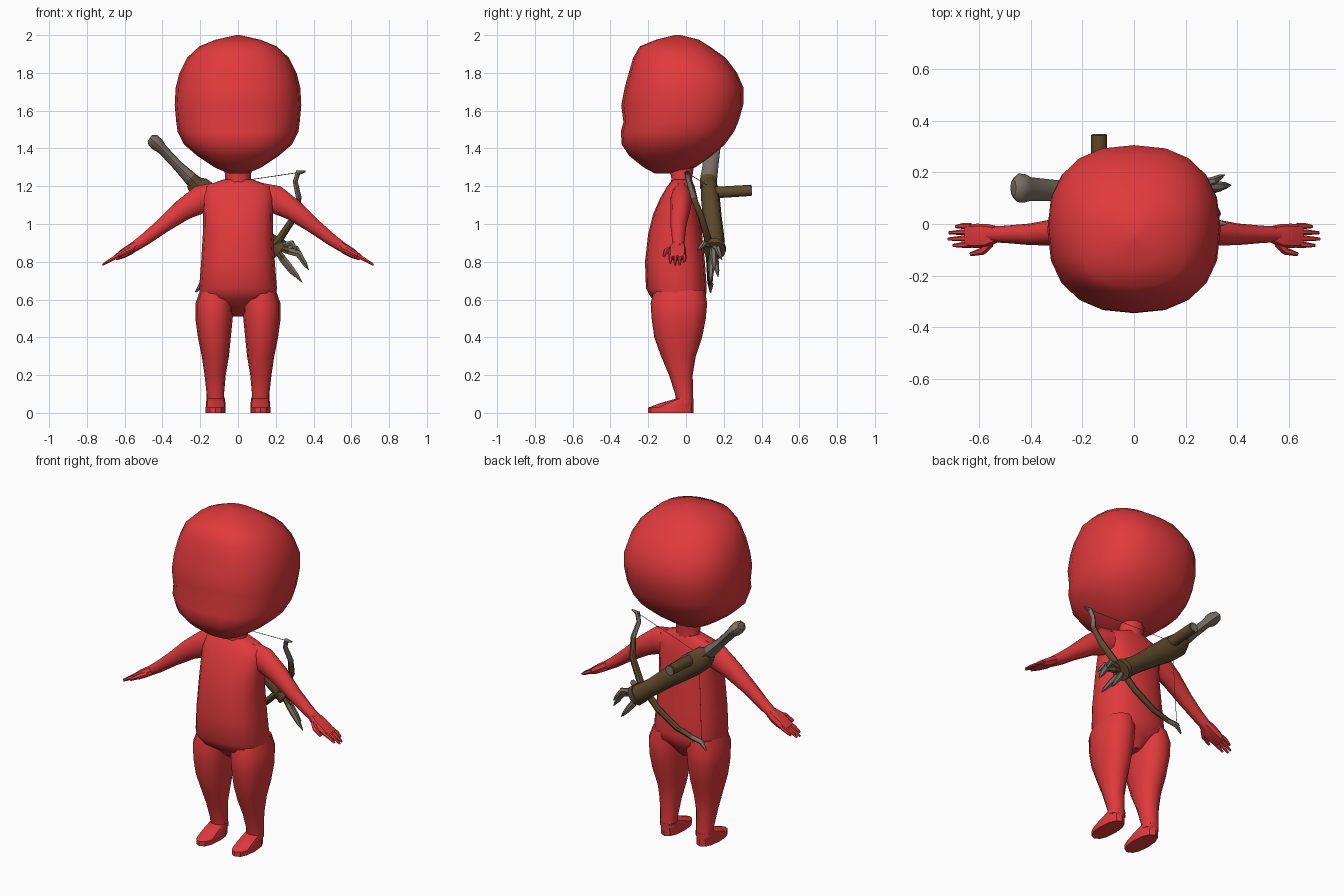
import bpy, bmesh, math
from mathutils import Vector

if "Cube" in bpy.data.objects:
    bpy.data.objects.remove(bpy.data.objects["Cube"], do_unlink=True)


def material(name, rgb):
    m = bpy.data.materials.new(name)
    m.use_nodes = True
    m.diffuse_color = (*rgb, 1)
    m.node_tree.nodes["Principled BSDF"].inputs["Base Color"].default_value = (*rgb, 1)
    return m


RED = material("red", (0.75, 0.042, 0.045))
BROWN = material("brown leather", (0.115, 0.068, 0.025))
GREY = material("grey bone", (0.2, 0.165, 0.135))


def loft(name, rings, mats, rule=lambda i: 0, mirror=False, angle=45):
    """Skin a list of equal rings, cap both ends, colour by segment number."""
    bm = bmesh.new()
    loops = [[bm.verts.new(p) for p in ring] for ring in rings]
    n = len(loops[0])
    for i, (a, b) in enumerate(zip(loops, loops[1:])):
        for k in range(n):
            f = bm.faces.new((a[k], a[(k + 1) % n], b[(k + 1) % n], b[k]))
            f.material_index = rule(i)
    bm.faces.new(loops[0]).material_index = rule(0)
    bm.faces.new(loops[-1]).material_index = rule(len(rings) - 2)
    bmesh.ops.recalc_face_normals(bm, faces=bm.faces)
    mesh = bpy.data.meshes.new(name)
    bm.to_mesh(mesh)
    bm.free()
    obj = bpy.data.objects.new(name, mesh)
    bpy.context.collection.objects.link(obj)
    for m in mats:
        mesh.materials.append(m)
    bpy.ops.object.select_all(action='DESELECT')
    obj.select_set(True)
    bpy.context.view_layer.objects.active = obj
    bpy.ops.object.shade_smooth_by_angle(angle=math.radians(angle))
    if mirror:
        obj.modifiers.new("Mirror", 'MIRROR')
    return obj


def unit_ring(n, power):
    """Rounded-square outline of n points."""
    out = []
    for k in range(n):
        t = 2 * math.pi * k / n
        c, s = math.cos(t), math.sin(t)
        out.append((math.copysign(abs(c) ** (2 / power), c),
                    math.copysign(abs(s) ** (2 / power), s)))
    return out


def stack(name, rows, n=16, power=2.3, **kw):
    """Level rings from rows of (height, centre x, half width, front y, back y)."""
    rings = [[(cx + c * hw, (yf + yb) / 2 + s * (yb - yf) / 2, z)
              for c, s in unit_ring(n, power)] for z, cx, hw, yf, yb in rows]
    return loft(name, rings, [RED], **kw)


def tube(name, path, radii, mats, n=8, power=2, **kw):
    """Sweep along a path; each radius is a number or a (sideways, upright) pair."""
    pts = [Vector(p) for p in path]
    rings = []
    for i, p in enumerate(pts):
        t = (pts[min(i + 1, len(pts) - 1)] - pts[max(i - 1, 0)]).normalized()
        ref = Vector((1, 0, 0)) if abs(t.y) > 0.9 else Vector((0, 1, 0))
        u = (ref - t * ref.dot(t)).normalized()
        v = t.cross(u)
        r = radii[i] if isinstance(radii[i], tuple) else (radii[i], radii[i])
        rings.append([p + u * c * r[0] + v * s * r[1] for c, s in unit_ring(n, power)])
    return loft(name, rings, mats, **kw)


# Head with a brow dent and a backward-swept skull
stack("head", [
    (1.268, 0, .05, -.165, -.08), (1.30, 0, .125, -.225, .05), (1.36, 0, .215, -.30, .135),
    (1.42, 0, .285, -.34, .205), (1.49, 0, .32, -.345, .255), (1.54, 0, .327, -.331, .277),
    (1.63, 0, .335, -.343, .303), (1.72, 0, .33, -.325, .305), (1.80, 0, .31, -.303, .27),
    (1.88, 0, .27, -.28, .21), (1.94, 0, .205, -.245, .125), (1.975, 0, .12, -.16, .07),
    (2.0, 0, .01, -.06, -.03)], n=20, power=2.4, angle=60)

# Neck and torso
stack("neck", [(1.2, 0, .075, -.085, .04), (1.24, 0, .068, -.08, .035),
               (1.34, 0, .075, -.1, .05)], n=10, power=2)
stack("torso", [
    (.51, 0, .025, -.07, .03), (.57, 0, .11, -.13, .07), (.61, 0, .2, -.185, .105),
    (.66, 0, .206, -.212, .11), (.8, 0, .195, -.217, .1), (.95, 0, .186, -.2, .085),
    (1.05, 0, .185, -.175, .075), (1.14, 0, .19, -.135, .06), (1.2, 0, .175, -.1, .045),
    (1.235, 0, .08, -.07, .03)], power=2.5)

# Legs and feet
stack("legs", [
    (.05, .118, .048, -.05, .038), (.1, .12, .046, -.058, .038), (.2, .121, .056, -.09, .035),
    (.3, .12, .072, -.132, .052), (.4, .125, .087, -.168, .085), (.5, .127, .099, -.182, .105),
    (.58, .125, .1, -.187, .112), (.65, .115, .085, -.17, .1)], n=12, mirror=True)
stack("feet", [
    (0, .118, .053, -.2, .04), (.028, .118, .053, -.2, .04), (.052, .118, .051, -.135, .04),
    (.075, .118, .049, -.055, .039)], n=12, mirror=True, angle=35)

# Arms, palms, fingers and thumbs
tube("arms", [(.1, -.025, 1.145), (.2, -.025, 1.13), (.29, -.03, 1.075), (.4, -.04, .99),
              (.49, -.04, .92), (.56, -.04, .872)],
     [(.05, .08), (.058, .078), (.053, .06), (.042, .042), (.034, .034), (.03, .027)],
     [RED], n=10, mirror=True)
tube("palms", [(.535, -.04, .888), (.57, -.045, .866), (.61, -.046, .842), (.65, -.046, .82)],
     [(.034, .024), (.046, .027), (.047, .024), (.044, .014)],
     [RED], power=3, mirror=True, angle=35)
for name, y, reach in (("little", -.008, .69), ("ring", -.032, .715),
                       ("middle", -.056, .718), ("index", -.081, .7)):
    drop = .832 - (reach - .63) * .55
    tube(name + "_fingers", [(.63, y, .832), (.665, y, .815), (reach, y - .002, drop)],
         [.012, .011, .006], [RED], n=6, mirror=True)
tube("thumbs", [(.555, -.075, .868), (.585, -.105, .856), (.632, -.117, .83)],
     [.016, .015, .008], [RED], n=6, mirror=True)

# Quiver slung across the back, with a peg standing out of it
tube("quiver", [(-.25, .125, 1.225), (-.205, .125, 1.19), (-.13, .13, 1.13), (0, .14, 1.03),
                (.12, .15, .935), (.21, .152, .87)],
     [(.035, .035), (.046, .066), (.05, .07), (.05, .058), (.052, .05), (.055, .055)],
     [BROWN], n=10)
tube("quiver_rim", [(.2, .152, .878), (.225, .152, .858)], [.06, .06], [BROWN], n=10)
tube("peg", [(-.135, .13, 1.165), (-.135, .345, 1.178)], [.032, .031], [BROWN], n=10)
tube("peg_cap", [(-.135, .344, 1.178), (-.135, .349, 1.178)], [.026, .026], [GREY], n=10)

# Club handle rising from the upper end of the quiver
tube("club_handle", [(-.2, .12, 1.19), (-.25, .12, 1.24), (-.32, .13, 1.31), (-.4, .135, 1.395),
                     (-.425, .138, 1.42), (-.45, .14, 1.443), (-.467, .14, 1.455)],
     [(.045, .045), (.045, .036), (.042, .027), (.046, .027), (.056, .036), (.055, .036),
      (.032, .02)], [BROWN, GREY], rule=lambda i: 0 if i < 1 else 1)

# Claws fanning from the lower end of the quiver
claws = [((.375, .15, .755), .02, .03), ((.34, .13, .69), .018, .0), ((.3, .17, .72), .017, -.01),
         ((.35, .19, .81), .016, .03), ((.31, .06, .86), .015, .03)]
root = Vector((.19, .14, .88))
for i, (tip, r, bulge) in enumerate(claws):
    tip = Vector(tip)
    mid = root.lerp(tip, .55) + Vector((bulge, 0, abs(bulge)))
    tube(f"claw_{i + 1}", [root, root.lerp(mid, .6), mid, mid.lerp(tip, .6), tip],
         [r * .8, r, r, r * .7, .002], [BROWN, GREY], n=6, rule=lambda i: 0 if i < 1 else 1)

# Bow with hooked grey tips, lying under the quiver
bow = [(.358, .0, 1.278), (.318, .005, 1.272), (.303, .015, 1.225), (.322, .04, 1.14),
       (.3, .08, 1.04), (.22, .115, .92), (.1, .125, .8), (-.03, .127, .72),
       (-.13, .127, .69), (-.195, .13, .68), (-.225, .13, .638)]
tube("bow", bow, [.004, .014, .013, .015, .018, .02, .018, .016, .014, .015, .004],
     [BROWN, GREY], n=8, rule=lambda i: 1 if i < 3 or i > 7 else 0)

# Drawn bowstring caught behind the quiver
tube("bowstring", [bow[1], (-.17, .12, 1.2), bow[-2]], [.002] * 3, [GREY], n=4)
